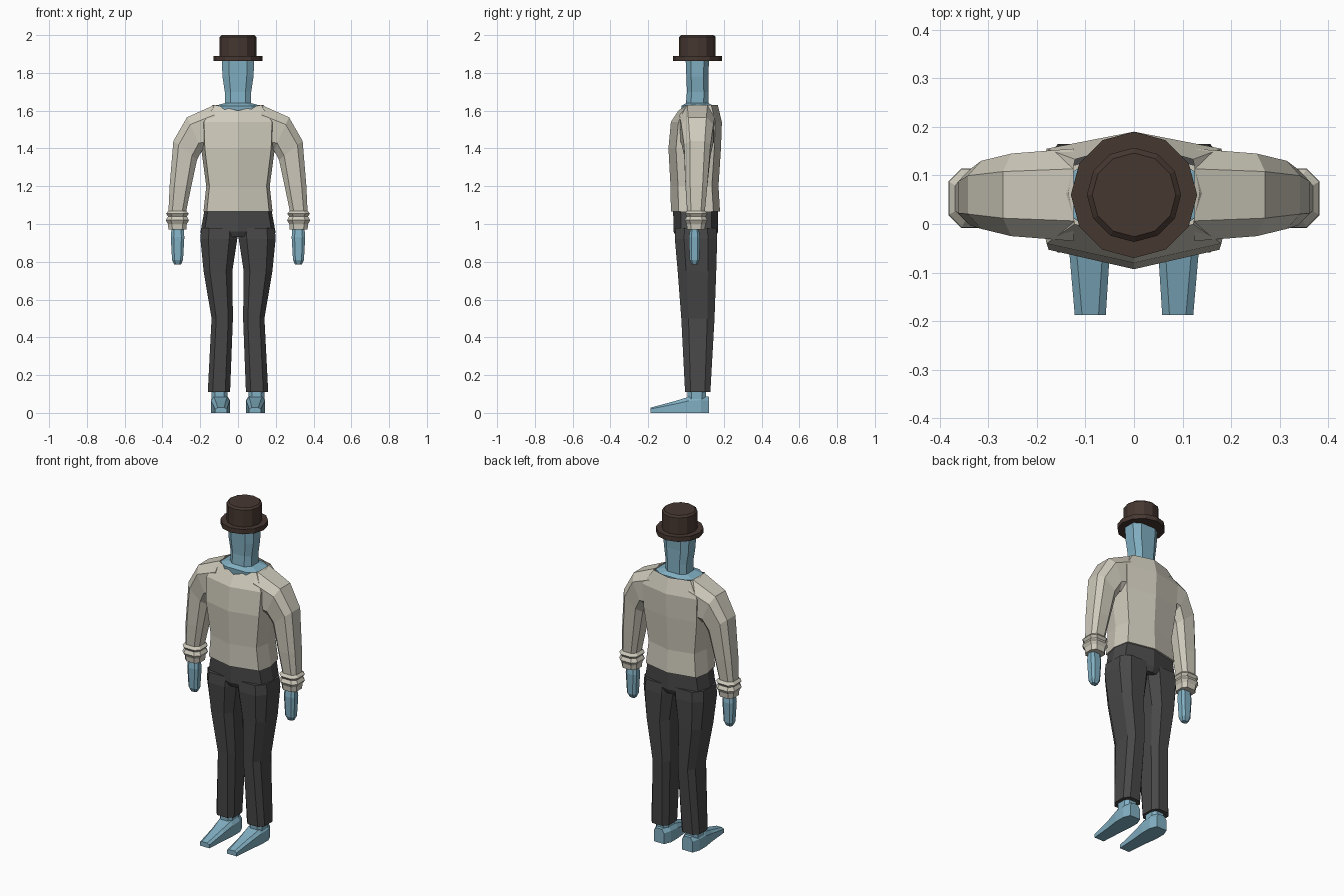
import bpy, bmesh
from math import cos, sin, pi, copysign

if "Cube" in bpy.data.objects:
    bpy.data.objects.remove(bpy.data.objects["Cube"])


def material(name, rgb):
    m = bpy.data.materials.new(name)
    m.diffuse_color = (*rgb, 1)
    m.use_nodes = True
    m.node_tree.nodes["Principled BSDF"].inputs["Base Color"].default_value = m.diffuse_color
    return m


SKIN = material("blue_skin", (0.22, 0.43, 0.54))
SHIRT = material("cream_cloth", (0.62, 0.59, 0.50))
PANTS = material("charcoal_cloth", (0.065, 0.065, 0.065))
HAT = material("brown_felt", (0.06, 0.038, 0.03))


def loft(name, rings, mat, mirror=False, caps=True):
    """Skin a list of equal-length point rings with flat faces."""
    bm = bmesh.new()
    loops = [[bm.verts.new(p) for p in r] for r in rings]
    n = len(loops[0])
    for a, b in zip(loops, loops[1:]):
        for i in range(n):
            j = (i + 1) % n
            bm.faces.new((a[i], a[j], b[j], b[i]))
    if caps:
        bm.faces.new(loops[0])
        bm.faces.new(loops[-1])
    bmesh.ops.recalc_face_normals(bm, faces=bm.faces)
    me = bpy.data.meshes.new(name)
    bm.to_mesh(me)
    bm.free()
    me.materials.append(mat)
    ob = bpy.data.objects.new(name, me)
    bpy.context.collection.objects.link(ob)
    if mirror:
        ob.modifiers.new("mirror", 'MIRROR').use_mirror_merge = False
    return ob


def limb_ring(outer, inner, y, half, n=8, power=0.65):
    """Boxy n-gon between an outer and an inner (x, z) point, half-depth in y."""
    mx, mz = (outer[0] + inner[0]) / 2, (outer[1] + inner[1]) / 2
    dx, dz = outer[0] - mx, outer[1] - mz
    soft = lambda v: copysign((abs(v) / cos(pi / n)) ** power, v)
    pts = []
    for i in range(n):
        a = 2 * pi * (i + 0.5) / n
        c, s = soft(cos(a)), soft(sin(a))
        pts.append((mx + dx * c, y + half * s, mz + dz * c))
    return pts


def body_ring(z, w, yf, yb, dip=0, corner=0.9):
    """Eight-sided body section with ridges at the front and back centre."""
    m, c = (yf + yb) / 2, w * corner
    return [(0, yf, z - dip), (c, yf + 0.04, z), (w, m, z), (c, yb - 0.035, z),
            (0, yb, z), (-c, yb - 0.035, z), (-w, m, z), (-c, yf + 0.04, z)]


def circle(r, z, y=0.06, n=12):
    return [(r * cos(2 * pi * i / n), y + r * sin(2 * pi * i / n), z) for i in range(n)]


# Hat
loft("hat", [circle(r, z) for r, z in
             [(0.13, 1.862), (0.13, 1.89), (0.097, 1.89), (0.097, 1.99), (0.086, 2.0)]], HAT)

# Head, neck and bare collar area
loft("head", [limb_ring((w, z), (-w, z), y, d) for z, w, y, d in
              [(1.56, 0.125, 0.06, 0.08), (1.625, 0.125, 0.06, 0.085), (1.64, 0.07, 0.06, 0.06),
               (1.70, 0.07, 0.062, 0.057), (1.78, 0.082, 0.06, 0.058), (1.87, 0.086, 0.06, 0.062)]], SKIN)

# Shirt body, open at the neck
loft("shirt_body", [body_ring(*r) for r in
                    [(1.065, 0.183, -0.08, 0.18), (1.20, 0.168, -0.082, 0.172),
                     (1.40, 0.195, -0.093, 0.185), (1.54, 0.20, -0.08, 0.19),
                     (1.63, 0.135, -0.04, 0.168, 0.03)]], SHIRT, caps=False)
loft("shirt_hem", [body_ring(1.065, 0.183, -0.08, 0.18), body_ring(1.07, 0.16, -0.05, 0.15)], SHIRT)

# Sleeves with ruffled cuffs
sleeve = [((0.125, 1.63), (0.125, 1.39), 0.06, 0.095), ((0.27, 1.565), (0.19, 1.39), 0.06, 0.085),
          ((0.342, 1.44), (0.217, 1.34), 0.06, 0.07), ((0.362, 1.20), (0.247, 1.20), 0.055, 0.058)]
for z, r in [(1.07, 0.047), (1.055, 0.06), (1.04, 0.05), (1.02, 0.061), (1.0, 0.05), (0.97, 0.047)]:
    sleeve.append(((0.321 + r, z), (0.321 - r, z), 0.053, r))
loft("sleeves", [limb_ring(*s) for s in sleeve], SHIRT, mirror=True)

# Hands
loft("hands", [limb_ring((0.32 + w, z), (0.32 - w, z), 0.045, d) for z, w, d in
               [(1.0, 0.032, 0.024), (0.965, 0.033, 0.024), (0.93, 0.036, 0.03),
                (0.81, 0.029, 0.026), (0.785, 0.018, 0.014)]], SKIN, mirror=True)

# Trouser hips and legs
loft("trouser_hips", [body_ring(*r) for r in
                      [(1.07, 0.178, -0.068, 0.17), (0.96, 0.198, -0.066, 0.17),
                       (0.93, 0.195, -0.05, 0.155)]], PANTS)
loft("trouser_legs", [limb_ring((o, z), (i, z), y, d) for z, o, i, y, d in
                      [(0.98, 0.195, 0.0, 0.053, 0.108), (0.92, 0.199, 0.004, 0.053, 0.112),
                       (0.75, 0.182, 0.03, 0.058, 0.102), (0.50, 0.14, 0.027, 0.063, 0.088),
                       (0.11, 0.16, 0.042, 0.062, 0.067)]], PANTS, mirror=True)

# Ankles and feet
loft("ankles", [limb_ring((0.139, z), (0.056, z), 0.057, 0.048) for z in (0.03, 0.13)],
     SKIN, mirror=True)
feet = []
for y, a, b, h in [(-0.187, 0.058, 0.122, 0.028), (-0.06, 0.05, 0.133, 0.062),
                   (0.015, 0.043, 0.144, 0.085), (0.08, 0.043, 0.144, 0.09), (0.122, 0.06, 0.128, 0.085)]:
    feet.append([(a, y, 0), (b, y, 0), (b, y, h * 0.75), (b - 0.015, y, h),
                 (a + 0.015, y, h), (a, y, h * 0.75)])
loft("feet", feet, SKIN, mirror=True)
